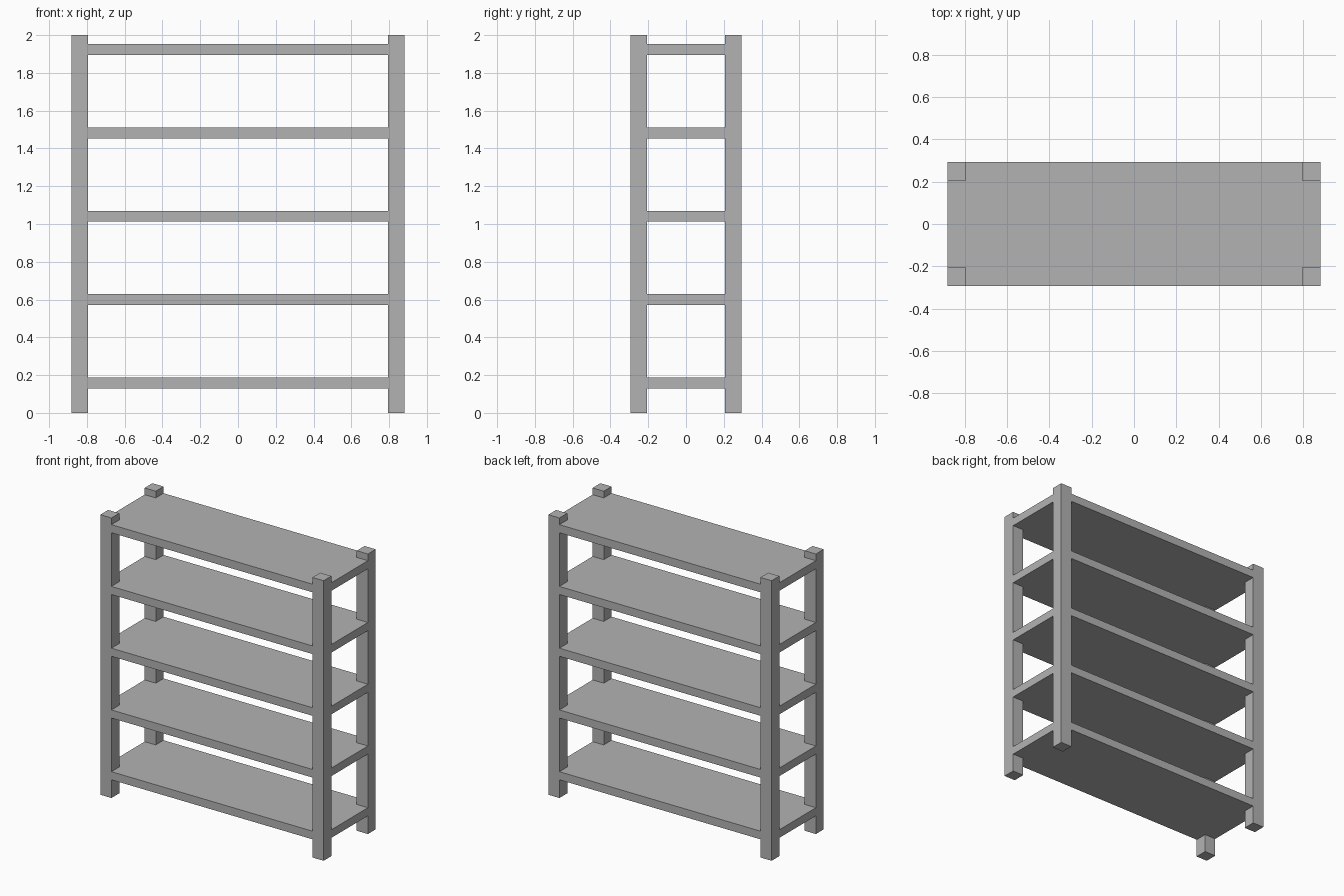
import bpy
import bmesh

cube = bpy.data.objects.get("Cube")
if cube:
    bpy.data.objects.remove(cube, do_unlink=True)

# Overall dimensions
HALF_X, HALF_Y, HEIGHT = 0.882, 0.294, 2.0
POST = 0.088
THICKNESS = 0.058
FIRST_SHELF, SPACING, SHELVES = 0.13, 0.441, 5

# Single grey finish
grey = bpy.data.materials.new("plain_grey")
grey.use_nodes = True
colour = (0.45, 0.45, 0.45, 1)
grey.diffuse_color = colour
grey.node_tree.nodes["Principled BSDF"].inputs["Base Color"].default_value = colour


def prism(name, outline, bottom, height):
    """Extrude a flat outline upwards into a solid object."""
    bm = bmesh.new()
    face = bm.faces.new([bm.verts.new((x, y, bottom)) for x, y in outline])
    top = bmesh.ops.extrude_face_region(bm, geom=[face])["geom"]
    verts = [v for v in top if isinstance(v, bmesh.types.BMVert)]
    bmesh.ops.translate(bm, verts=verts, vec=(0, 0, height))
    bmesh.ops.recalc_face_normals(bm, faces=bm.faces)
    mesh = bpy.data.meshes.new(name)
    bm.to_mesh(mesh)
    bm.free()
    mesh.materials.append(grey)
    obj = bpy.data.objects.new(name, mesh)
    bpy.context.collection.objects.link(obj)
    return obj


# Four square corner posts
inner_x, inner_y = HALF_X - POST, HALF_Y - POST
for sx, side in ((1, "left"), (-1, "right")):
    for sy, end in ((-1, "front"), (1, "back")):
        corner = [(inner_x, inner_y), (HALF_X, inner_y),
                  (HALF_X, HALF_Y), (inner_x, HALF_Y)]
        prism(f"{end}_{side}_post", [(sx * x, sy * y) for x, y in corner], 0, HEIGHT)

# Shelf boards, notched at the corners to sit flush around the posts
notch = [(HALF_X, inner_y), (inner_x, inner_y), (inner_x, HALF_Y)]
board = []
for sx, sy in ((1, 1), (-1, 1), (-1, -1), (1, -1)):
    points = notch if sx * sy > 0 else notch[::-1]
    board += [(sx * x, sy * y) for x, y in points]
for i in range(SHELVES):
    prism(f"shelf_{i + 1}", board, FIRST_SHELF + i * SPACING, THICKNESS)
